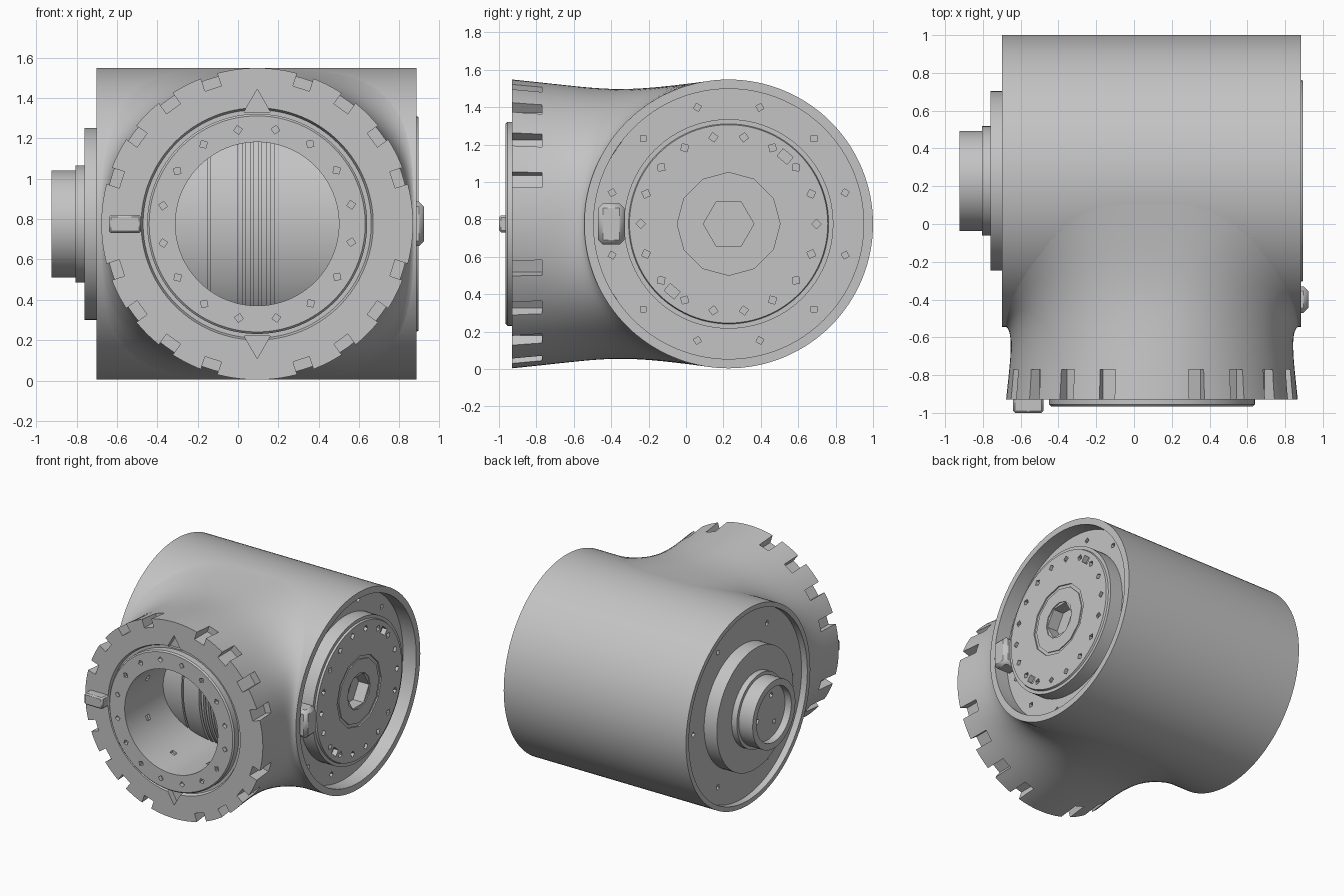
import bpy, bmesh
from math import sin, cos, pi, sqrt, radians
from mathutils import Matrix, Vector

if "Cube" in bpy.data.objects:
    bpy.data.objects.remove(bpy.data.objects["Cube"])

grey = bpy.data.materials.new("cast_grey")
grey.use_nodes = True
grey.diffuse_color = (0.55, 0.55, 0.55, 1)
grey.node_tree.nodes["Principled BSDF"].inputs["Base Color"].default_value = (0.55, 0.55, 0.55, 1)

R, CZ = 0.772, 0.776                    # housing radius and axis height
BODY = Vector((0, 0.228, CZ))           # a point on the cross axis
PORT = Vector((0.095, 0, CZ))           # a point on the front port axis


def make(name, bm):
    """Turn a bmesh into a linked object."""
    bmesh.ops.remove_doubles(bm, verts=bm.verts, dist=1e-5)
    bmesh.ops.recalc_face_normals(bm, faces=bm.faces)
    mesh = bpy.data.meshes.new(name)
    bm.to_mesh(mesh)
    bm.free()
    mesh.materials.append(grey)
    ob = bpy.data.objects.new(name, mesh)
    bpy.context.scene.collection.objects.link(ob)
    return ob


def sweep(name, profile, axis, n=96, closed=False):
    """Spin (along, radius) points; profile may be a function of the angle."""
    bm = bmesh.new()
    cols = []
    for i in range(n):
        a = 2 * pi * i / n
        pts = profile(a) if callable(profile) else profile
        if axis == 'X':
            cols.append([bm.verts.new(BODY + Vector((s, r * cos(a), r * sin(a)))) for s, r in pts])
        else:
            cols.append([bm.verts.new(PORT + Vector((r * cos(a), s, r * sin(a)))) for s, r in pts])
    m = len(cols[0])
    for i in range(n):
        c, d = cols[i], cols[(i + 1) % n]
        for j in range(m if closed else m - 1):
            k = (j + 1) % m
            bm.faces.new((c[j], c[k], d[k], d[j]))
    return make(name, bm)


def around(origin, axis, angle, r, along):
    """Frame at a polar position about one of the two axes."""
    shift = Vector((along, 0, r)) if axis == 'X' else Vector((r, along, 0))
    return Matrix.Translation(origin) @ Matrix.Rotation(radians(angle), 4, axis) @ Matrix.Translation(shift)


def box(bm, frame, size):
    bmesh.ops.create_cube(bm, size=1, matrix=frame @ Matrix.Diagonal((*size, 1)))


def drill(bm, frame, axis, radius, depth, sides):
    """Prism centred on the frame, running along an axis."""
    turn = Matrix.Rotation(pi / 2, 4, 'Y' if axis == 'X' else 'X')
    bmesh.ops.create_cone(bm, cap_ends=True, segments=sides, radius1=radius,
                          radius2=radius, depth=depth, matrix=frame @ turn)


def cut(ob, bm):
    """Subtract the cutter from the object."""
    cutter = make("cutter", bm)
    cutter.hide_render = True
    mod = ob.modifiers.new("cut", 'BOOLEAN')
    mod.operation, mod.solver, mod.object = 'DIFFERENCE', 'EXACT', cutter
    bpy.context.view_layer.objects.active = ob
    bpy.ops.object.modifier_apply(modifier=mod.name)
    bpy.data.objects.remove(cutter)


def holes(axis, origin, r, along, count, start, radius=0.022, sides=4):
    bm = bmesh.new()
    for i in range(count):
        drill(bm, around(origin, axis, start + i * 360 / count, r, along), axis, radius, 0.06, sides)
    return bm


# Main housing: recessed at both ends, opened behind the port
housing = sweep("housing", [(-0.65, 0), (-0.65, 0.735), (-0.70, 0.735), (-0.70, R),
                            (0.885, R), (0.885, 0.722), (0.77, 0.722), (0.77, 0)], 'X', 128)
opening = bmesh.new()
drill(opening, Matrix.Translation(PORT + Vector((0, -0.5, 0))), 'Y', 0.45, 1.2, 64)
cut(housing, opening)
cut(housing, holes('X', BODY, 0.645, 0.77, 12, 15))
cut(housing, holes('X', BODY, 0.61, -0.65, 6, 30))

# Ribbed core seen through the port
core = [(-0.6, 0), (-0.6, 0.715), (-0.15, 0.715), (-0.15, 0.70), (-0.135, 0.70), (-0.135, 0.715)]
for i in range(5):
    x = i * 0.04
    core += [(x, 0.715), (x, 0.69), (x + 0.02, 0.69), (x + 0.02, 0.715)]
core += [(0.7, 0.715), (0.7, 0)]
sweep("ribbed_core", core, 'X')


# Front port: face rings, bore and a neck that flows tangent into the housing
def port_profile(a):
    s2 = sin(a) ** 2
    end_r = ((abs(cos(a)) / 0.787) ** 4 + (abs(sin(a)) / 0.765) ** 4) ** -0.25
    rise = sqrt(R * R - end_r * end_r * s2)
    start = Vector((-0.93, R))
    end = Vector((BODY.y - rise + 0.003, end_r))
    chord = (end - start).length
    leave = Vector((1, -0.1)) * chord * 1.5
    arrive = Vector((end_r * s2 / rise, 1)).normalized() * chord * (0.5 + s2)
    pts = [(-0.3, 0.405), (-0.965, 0.405), (-0.965, 0.535), (-0.955, 0.545),
           (-0.905, 0.545), (-0.905, 0.565), (-0.93, 0.575)]
    for i in range(21):
        t = i / 20
        h = t * t * (3 - 2 * t)
        pts.append(tuple(start * (1 - h) + end * h + leave * t * (1 - t) ** 2 - arrive * t * t * (1 - t)))
    return pts + [(end.x + 0.03, end.y - 0.13)]


port = sweep("front_port", port_profile, 'Y', 128, True)
teeth = bmesh.new()
for i in range(20):
    if i % 5:
        box(teeth, around(PORT, 'Y', i * 18, 0.79, -0.89), (0.17, 0.24, 0.085))
# Pointed notches above and below the centre ring
for a in (90, 270):
    drill(teeth, around(PORT, 'Y', a, 0.592, -0.95) @ Matrix.Rotation(pi / 2, 4, 'Y'), 'Y', 0.075, 0.13, 3)
cut(port, teeth)
cut(port, holes('Y', PORT, 0.475, -0.965, 16, 11))

# Sockets in the bore wall
sockets = bmesh.new()
for i in range(8):
    box(sockets, around(PORT, 'Y', i * 45 + 22, 0.405, -0.72), (0.04, 0.04, 0.04))
cut(port, sockets)

# Locating keys on the port face and on the left rim
bm = bmesh.new()
box(bm, Matrix.Translation((-0.56, -0.94, CZ)), (0.16, 0.12, 0.09))
key = make("port_key", bm)
bm = bmesh.new()
box(bm, Matrix.Translation((0.845, -0.40, CZ)), (0.155, 0.14, 0.22))
rim_key = make("rim_key", bm)
for ob, width in ((key, 0.01), (rim_key, 0.025)):
    bev = ob.modifiers.new("bevel", 'BEVEL')
    bev.width, bev.segments = width, 1

# Output disc with a shallow twelve-sided hub and a hex socket
disc = sweep("output_disc", [(0.7, 0), (0.7, 0.56), (0.88, 0.56), (0.88, 0.535),
                             (0.895, 0.53), (0.895, 0)], 'X')
for r, depth, sides in ((0.275, 0.02, 12), (0.135, 0.2, 6)):
    bm = bmesh.new()
    drill(bm, around(BODY, 'X', 0, 0, 0.895), 'X', r, depth, sides)
    cut(disc, bm)
cut(disc, holes('X', BODY, 0.47, 0.895, 18, 10, 0.025))
bm = bmesh.new()
for a in (-40, 140):
    box(bm, around(BODY, 'X', a, 0.47, 0.895), (0.08, 0.07, 0.05))
cut(disc, bm)
sweep("hub_plate", [(0.88, 0.25), (0.892, 0.25), (0.892, 0.14), (0.88, 0.14)], 'X', 12, True)

# Stepped shaft end on the other side
stub = sweep("stepped_stub", [(-0.6, 0), (-0.6, 0.475), (-0.76, 0.475), (-0.76, 0.29), (-0.805, 0.29),
                              (-0.805, 0.265), (-0.925, 0.265), (-0.925, 0.215), (-0.87, 0.215),
                              (-0.87, 0)], 'X')
cut(stub, holes('X', BODY, 0.13, -0.87, 3, 20))

# Smooth round walls, crisp edges
for ob in bpy.context.scene.collection.objects:
    if ob.type == 'MESH' and ob.data.materials and ob.data.materials[0] == grey:
        bpy.ops.object.select_all(action='DESELECT')
        ob.select_set(True)
        bpy.context.view_layer.objects.active = ob
        bpy.ops.object.shade_smooth_by_angle(angle=radians(25))
